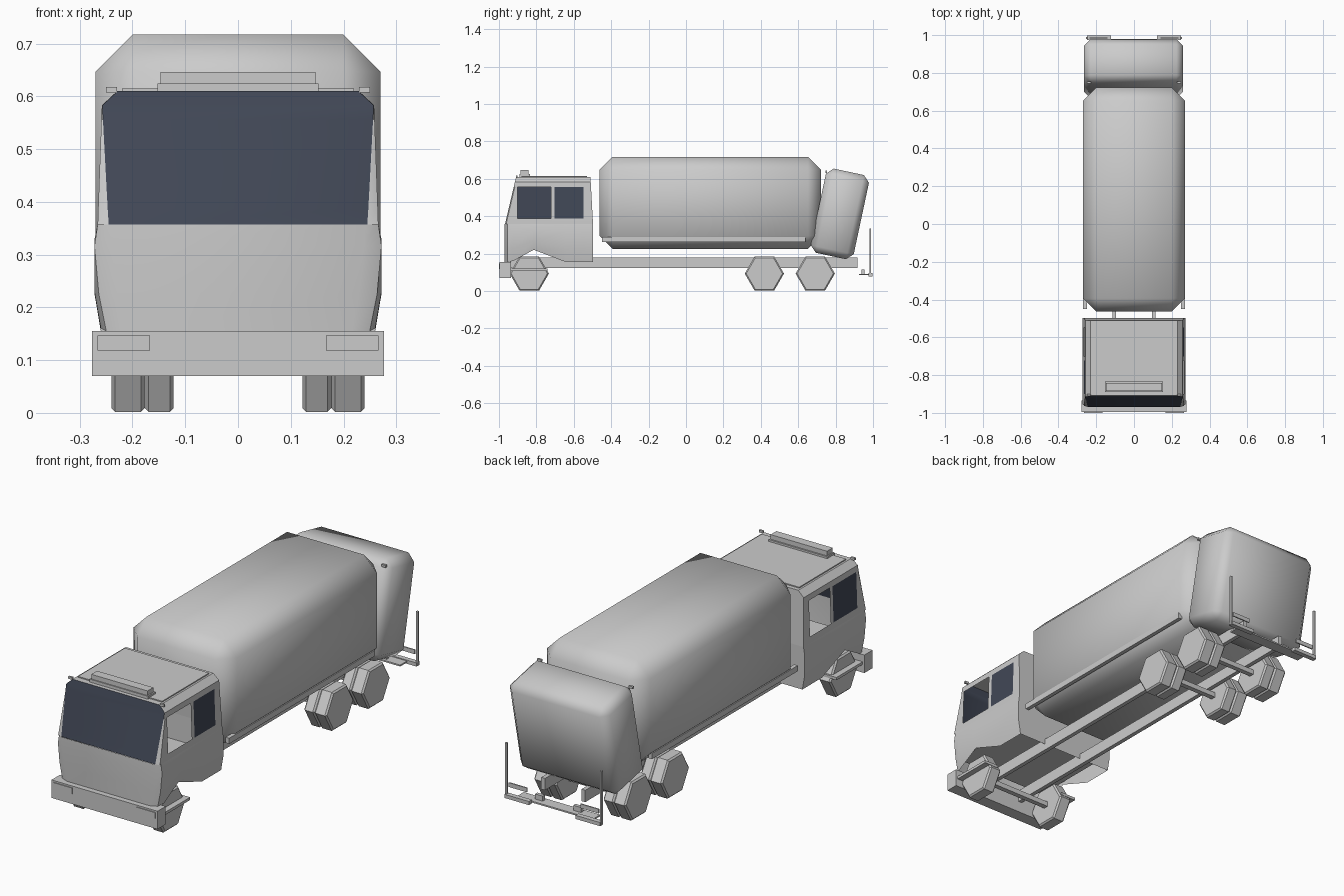
import bpy, bmesh, math
from mathutils import Matrix

if "Cube" in bpy.data.objects:
    bpy.data.objects.remove(bpy.data.objects["Cube"])


def material(name, rgb):
    m = bpy.data.materials.new(name)
    m.diffuse_color = (*rgb, 1)
    m.use_nodes = True
    m.node_tree.nodes["Principled BSDF"].inputs["Base Color"].default_value = m.diffuse_color
    return m


GREY = material("body_grey", (0.6, 0.6, 0.6))
GLASS = material("window_navy", (0.054, 0.065, 0.095))


def finish(name, bm, smooth=0):
    """Turn a bmesh into a named object; smooth = crease angle in degrees."""
    bmesh.ops.recalc_face_normals(bm, faces=bm.faces[:])
    me = bpy.data.meshes.new(name)
    bm.to_mesh(me)
    bm.free()
    me.materials.append(GREY)
    me.materials.append(GLASS)
    if smooth:
        me.polygons.foreach_set("use_smooth", [True] * len(me.polygons))
        me.set_sharp_from_angle(angle=math.radians(smooth))
    ob = bpy.data.objects.new(name, me)
    bpy.context.collection.objects.link(ob)
    return ob


def box(name, x, y, z, bevel=0, tilt=0, smooth=0):
    """Box from (min, max) ranges, with optional chamfer and tilt about x."""
    bm = bmesh.new()
    bmesh.ops.create_cube(bm, size=1)
    for v in bm.verts:
        v.co = [c * (r[1] - r[0]) for c, r in zip(v.co, (x, y, z))]
    if bevel:
        bmesh.ops.bevel(bm, geom=bm.edges[:], offset=bevel, segments=1,
                        affect='EDGES', profile=0.5)
    bm.transform(Matrix.Translation([sum(r) / 2 for r in (x, y, z)])
                 @ Matrix.Rotation(math.radians(tilt), 4, 'X'))
    return finish(name, bm, smooth)


def pair(name, x, y, z, **kw):
    """The same box on both sides."""
    box(name + "_right", x, y, z, **kw)
    box(name + "_left", (-x[1], -x[0]), y, z, **kw)


def loft(name, halves, cap=False, glass=lambda r, s: False,
         hole=lambda r, s: False, smooth=30):
    """Skin closed rings, each a right-hand half that is mirrored."""
    bm = bmesh.new()
    rings = []
    for half in halves:
        pts = half + [(-x, y, z) for x, y, z in reversed(half)]
        rings.append([bm.verts.new(p) for p in pts])
    n = len(rings[0])
    for r in range(len(rings) - 1):
        for s in range(n):
            if hole(r, s):
                continue
            t = (s + 1) % n
            f = bm.faces.new((rings[r][s], rings[r][t], rings[r + 1][t], rings[r + 1][s]))
            f.material_index = int(glass(r, s))
    if cap:
        bm.faces.new(rings[-1])
    return finish(name, bm, smooth)


# Lower cab shell with wheel arches
stations = [(0.83, -0.97, 0.155), (0.96, -0.955, 0.155), (1, -0.925, 0.16),
            (1, -0.814, 0.22), (1, -0.643, 0.155), (1, -0.497, 0.155)]
lower = []
for t, w in ((0, 0.26), (0.35, 0.272), (0.8, 0.272), (1, 0.266)):
    grow = 0.08 * t * t
    lower.append([(w * min(1, k + grow * (k < 1)), y, b + (0.357 - b) * t)
                  for k, y, b in stations])
loft("cab_lower", lower, smooth=50)
box("cab_floor", (-0.25, 0.25), (-0.95, -0.5), (0.225, 0.235))

# Upper cab shell: windscreen, side windows and roof
upper = []
for z, c, side in ((0.357, 0.245, 0.266), (0.387, 0.247, 0.265), (0.556, 0.256, 0.259),
                   (0.583, 0.257, 0.258), (0.61, 0.228, 0.229)):
    f = (z - 0.357) / 0.255
    front = -0.968 + 0.06 * f
    upper.append([(c, front, z), (side, front + 0.006, z)]
                 + [(side, y, z) for y in (-0.9, -0.723, -0.702, -0.547)]
                 + [(side, -0.497 - 0.014 * f, z)])
loft("cab_upper", upper, cap=True,
     glass=lambda r, s: s == 13 or (r == 1 and s in (4, 10)),
     hole=lambda r, s: r == 1 and s in (2, 8))
box("roof_panel", (-0.22, 0.22), (-0.88, -0.53), (0.608, 0.615))

# Roof sign and marker lamps
box("roof_sign_base", (-0.153, 0.153), (-0.89, -0.835), (0.61, 0.624))
box("roof_sign", (-0.147, 0.147), (-0.885, -0.842), (0.622, 0.646))
pair("roof_marker", (0.229, 0.25), (-0.91, -0.9), (0.607, 0.618))
pair("hopper_marker", (0.228, 0.25), (0.745, 0.755), (0.632, 0.643))

# Front bumper, headlights and steps
box("front_bumper", (-0.277, 0.277), (-0.996, -0.935), (0.07, 0.155))
pair("headlight", (0.167, 0.266), (-1.0, -0.994), (0.118, 0.147))
pair("step", (0.19, 0.268), (-0.935, -0.74), (0.108, 0.121))

# Chassis
pair("chassis_rail", (0.095, 0.115), (-0.94, 0.916), (0.124, 0.18))

# Load body with chamfered edges, and its side skirts
box("load_body", (-0.27, 0.27), (-0.463, 0.722), (0.225, 0.717), bevel=0.07, smooth=60)
pair("body_skirt", (0.25, 0.269), (-0.45, 0.638), (0.262, 0.289))

# Tilted rear hopper
box("rear_hopper", (-0.265, 0.26), (0.705, 0.94), (0.182, 0.642),
    bevel=0.035, tilt=-12, smooth=60)

# Wheels: six-sided, single in front and doubled behind
def wheel(name, x0, x1, y):
    bm = bmesh.new()
    bmesh.ops.create_cone(bm, cap_ends=True, segments=6, radius1=0.105,
                          radius2=0.105, depth=x1 - x0)
    rims = [e for e in bm.edges if abs(e.verts[0].co.z - e.verts[1].co.z) < 1e-4]
    bmesh.ops.bevel(bm, geom=rims, offset=0.007, segments=1, affect='EDGES', profile=0.5)
    # axis along x, with a flat side resting on the ground
    top = max(bm.verts, key=lambda v: v.co.y).co.y
    turn = Matrix.Rotation(math.radians(90), 4, 'Y')
    if top < 0.1:
        turn = turn @ Matrix.Rotation(math.radians(30), 4, 'Z')
    bm.transform(Matrix.Translation(((x0 + x1) / 2, y, 0.093)) @ turn)
    finish(name, bm)


for label, y, spans in (("front", -0.838, [(0.177, 0.24)]),
                        ("middle", 0.419, [(0.122, 0.177), (0.177, 0.24)]),
                        ("rear", 0.691, [(0.122, 0.177), (0.177, 0.24)])):
    for i, (a, b) in enumerate(spans):
        wheel(f"{label}_wheel_right_{i}", a, b, y)
        wheel(f"{label}_wheel_left_{i}", -b, -a, y)
    box(label + "_axle", (-0.18, 0.18), (y - 0.012, y + 0.012), (0.08, 0.104))

# Rear underrun bar, lamps and corner poles
pair("rear_bar", (0.122, 0.25), (0.975, 0.998), (0.078, 0.095))
box("rear_cross_bar", (-0.2, 0.2), (0.925, 0.98), (0.084, 0.091))
pair("rear_bracket", (0.08, 0.12), (0.938, 0.955), (0.084, 0.115))
pair("rear_lamp_plate", (0.14, 0.235), (0.982, 0.988), (0.13, 0.15))
pair("rear_pole", (0.243, 0.253), (0.98, 0.99), (0.08, 0.335))
